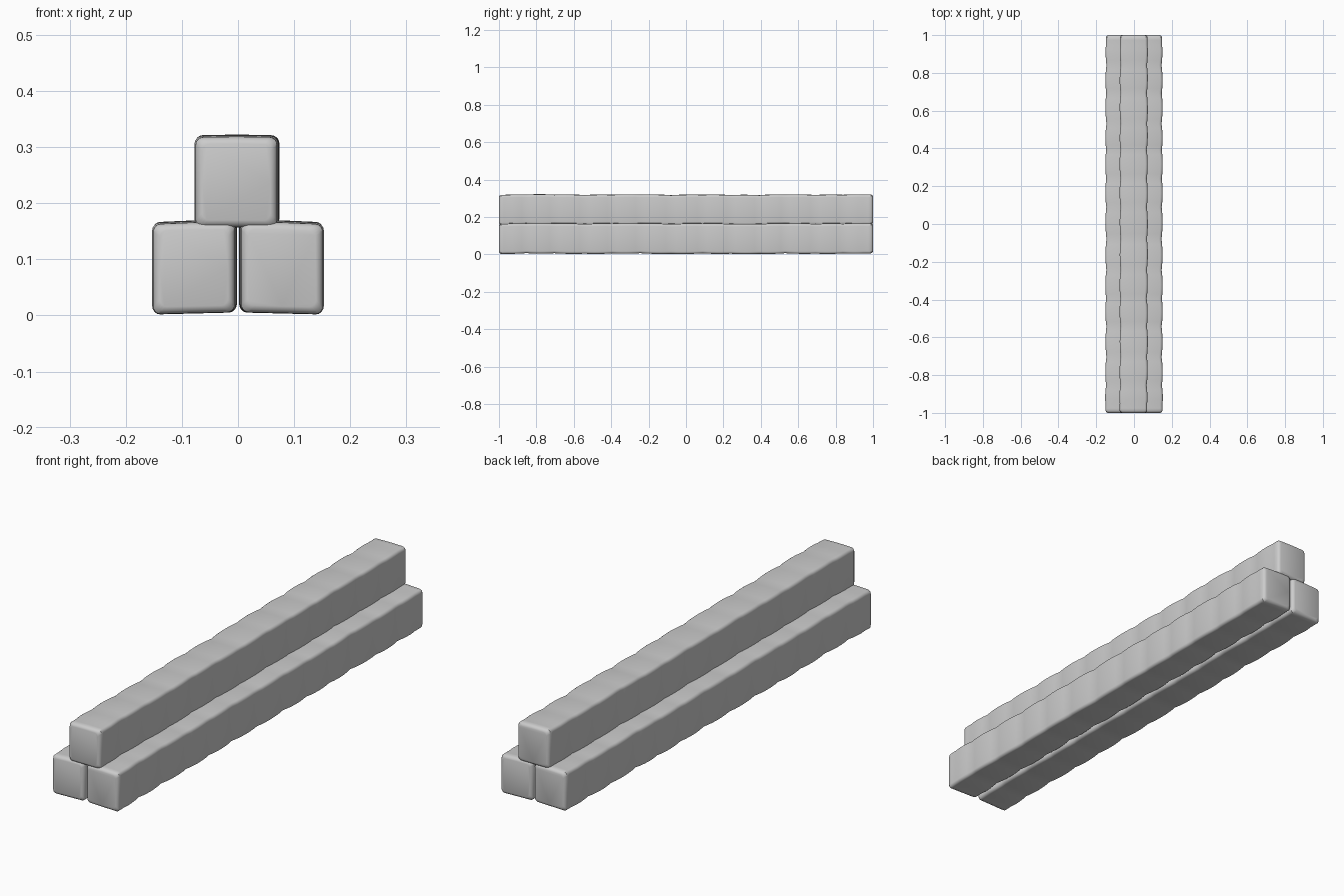
import bpy, bmesh, math, random

if "Cube" in bpy.data.objects:
    bpy.data.objects.remove(bpy.data.objects["Cube"])

LENGTH, SEGMENTS, STEPS = 2.0, 13, 6


def rounded_section(hw, hh, r):
    """Rounded rectangle with a midpoint on each side, as (x, z) points."""
    pts = []
    for k, (sx, sz) in enumerate([(1, 1), (-1, 1), (-1, -1), (1, -1)]):
        for i in range(5):
            a = math.radians(90 * k + 22.5 * i)
            pts.append((sx * (hw - r) + r * math.cos(a), sz * (hh - r) + r * math.sin(a)))
        pts.append([(0, hh), (-hw, 0), (0, -hh), (hw, 0)][k])
    return pts


def make_beam(name, cx, cz, tilt, mirror=1):
    rng = random.Random(4)
    # uneven pinch lines along the hewn beam
    cuts = [-1 + LENGTH * i / SEGMENTS + (rng.uniform(-.015, .015) if 0 < i < SEGMENTS else 0)
            for i in range(SEGMENTS + 1)]
    drift = [(rng.uniform(-.0015, .0015), rng.uniform(-.002, .002)) for _ in cuts]
    stations = []
    for s in range(SEGMENTS):
        for j in range(STEPS + (s == SEGMENTS - 1)):
            t = j / STEPS
            y = cuts[s] + t * (cuts[s + 1] - cuts[s])
            bulge = math.sin(math.pi * t) ** 0.8 if 0 < t < 1 else 0
            if (s == 0 and t < .5) or (s == SEGMENTS - 1 and t > .5):
                bulge = 0.6
            dx = drift[s][0] * (1 - t) + drift[s + 1][0] * t
            dz = drift[s][1] * (1 - t) + drift[s + 1][1] * t
            stations.append((y, .0695 + .005 * bulge, .0785 + .002 * bulge, dx, dz))
    # softened ends
    first, last = stations[0], stations[-1]
    ends = [(0, .012), (.003, .005), (.011, 0)]
    stations = ([(-1 + d, first[1] - i, first[2] - i, first[3], first[4]) for d, i in ends]
                + stations[1:-1]
                + [(1 - d, last[1] - i, last[2] - i, last[3], last[4]) for d, i in reversed(ends)])

    bm = bmesh.new()
    rings = []
    for y, hw, hh, dx, dz in stations:
        ring = []
        for x, z in rounded_section(hw, hh, .013):
            crown = .002 * (1 - (x / .08) ** 2) if z > 0 else 0
            ring.append(bm.verts.new((cx + mirror * (x + dx), y, cz + z + dz + crown + tilt * x)))
        rings.append(ring)
    n = len(rings[0])
    for a, b in zip(rings, rings[1:]):
        for i in range(n):
            bm.faces.new((a[i], a[(i + 1) % n], b[(i + 1) % n], b[i]))
    bm.faces.new(rings[0])
    bm.faces.new(rings[-1])
    bmesh.ops.recalc_face_normals(bm, faces=bm.faces)
    me = bpy.data.meshes.new(name)
    bm.to_mesh(me)
    bm.free()
    ob = bpy.data.objects.new(name, me)
    bpy.context.collection.objects.link(ob)
    bpy.ops.object.select_all(action='DESELECT')
    ob.select_set(True)
    bpy.context.view_layer.objects.active = ob
    bpy.ops.object.shade_smooth_by_angle(angle=math.radians(35))


# two beams on the ground, mirrored, and one resting on top
make_beam("left_beam", -.0775, .0855, .025)
make_beam("right_beam", .0775, .0855, .025, -1)
make_beam("top_beam", -.002, .2385, 0)
